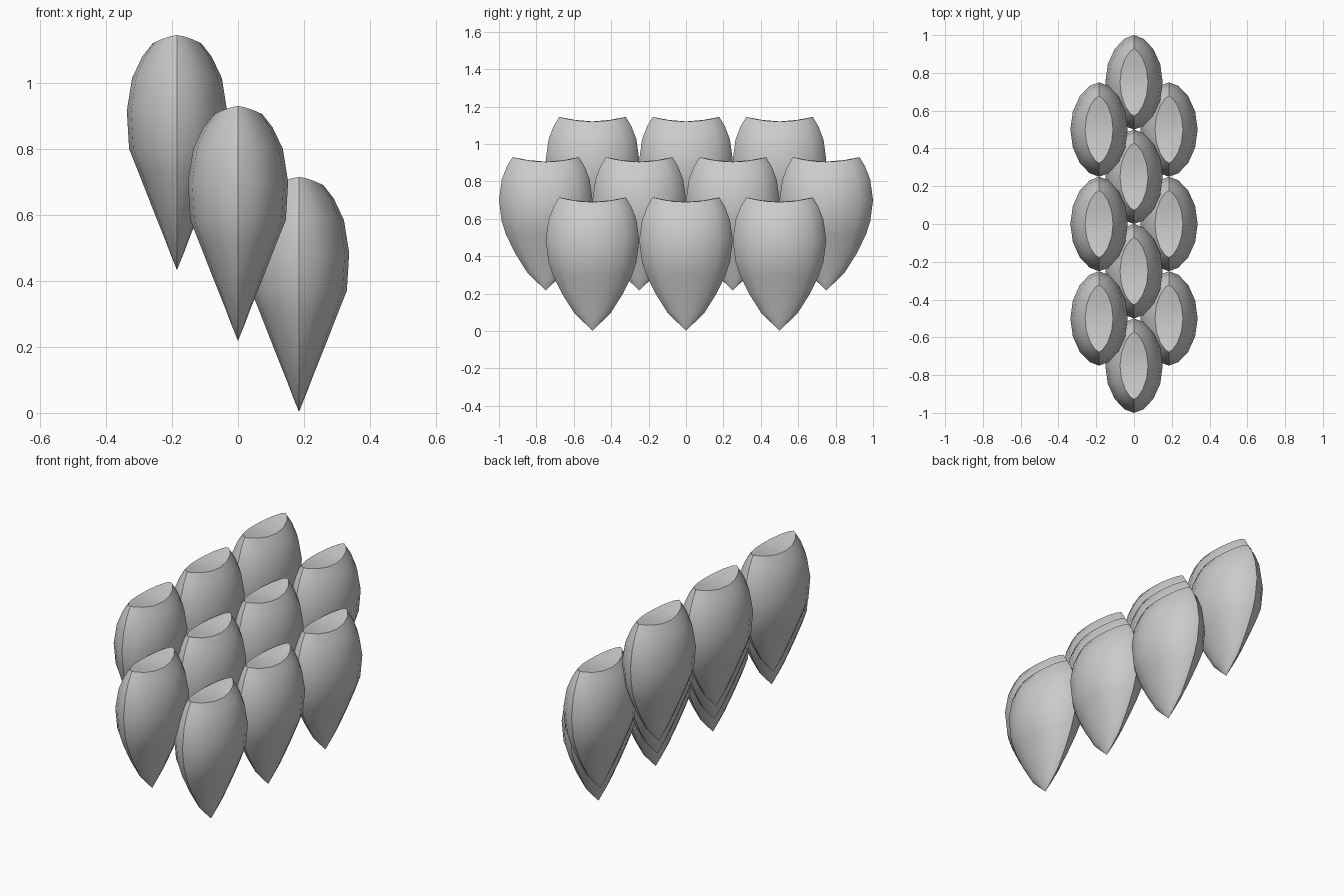
import bpy, bmesh, math

if "Cube" in bpy.data.objects:
    bpy.data.objects.remove(bpy.data.objects["Cube"])

SEG = 16
# cross-sections of one scale: height, half width x, half width y, edge sharpness, end lift
RINGS = [
    (0.05, 0.019, 0.050, 1.25, 0),
    (0.10, 0.038, 0.100, 1.25, 0),
    (0.20, 0.078, 0.163, 1.2, 0),
    (0.30, 0.117, 0.212, 1.15, 0),
    (0.37, 0.145, 0.235, 1.15, 0),
    (0.485, 0.152, 0.250, 1.15, 0),
    (0.585, 0.136, 0.235, 1.2, 0.01),
    (0.650, 0.105, 0.208, 1.25, 0.015),
    (0.690, 0.074, 0.178, 1.35, 0.025),   # rim
    (0.690, 0.037, 0.095, 1.35, 0.009),   # saddle-shaped cap
]


def scale_mesh():
    bm = bmesh.new()
    tip = bm.verts.new((0, 0, 0.003))
    loops = []
    for z, a, b, p, lift in RINGS:
        loop = []
        for i in range(SEG):
            t = 2 * math.pi * i / SEG
            c, s = math.cos(t), math.sin(t)
            x = a * math.copysign(abs(c) ** p, c)
            loop.append(bm.verts.new((x, b * s, z + lift * s * s)))
        loops.append(loop)
    top = bm.verts.new((0, 0, 0.691))
    for i in range(SEG):
        j = (i + 1) % SEG
        bm.faces.new((tip, loops[0][j], loops[0][i]))
        for lo, hi in zip(loops, loops[1:]):
            bm.faces.new((lo[i], lo[j], hi[j], hi[i]))
        bm.faces.new((loops[-1][i], loops[-1][j], top))
    bmesh.ops.recalc_face_normals(bm, faces=bm.faces)
    me = bpy.data.meshes.new("scale")
    bm.to_mesh(me)
    bm.free()
    return me


# three stepped rows of overlapping scales
mesh = scale_mesh()
rows = [("lower", 0.185, 0.0, 3), ("middle", 0.0, 0.215, 4), ("upper", -0.185, 0.43, 3)]
first = None
for name, x, z, count in rows:
    for k in range(count):
        ob = bpy.data.objects.new(f"{name}_scale_{k + 1}", mesh)
        ob.location = (x, 0.5 * (k - (count - 1) / 2), z)
        bpy.context.collection.objects.link(ob)
        first = first or ob

# smooth shading with the rim kept sharp
bpy.context.view_layer.objects.active = first
first.select_set(True)
bpy.ops.object.shade_smooth_by_angle(angle=math.radians(40))
